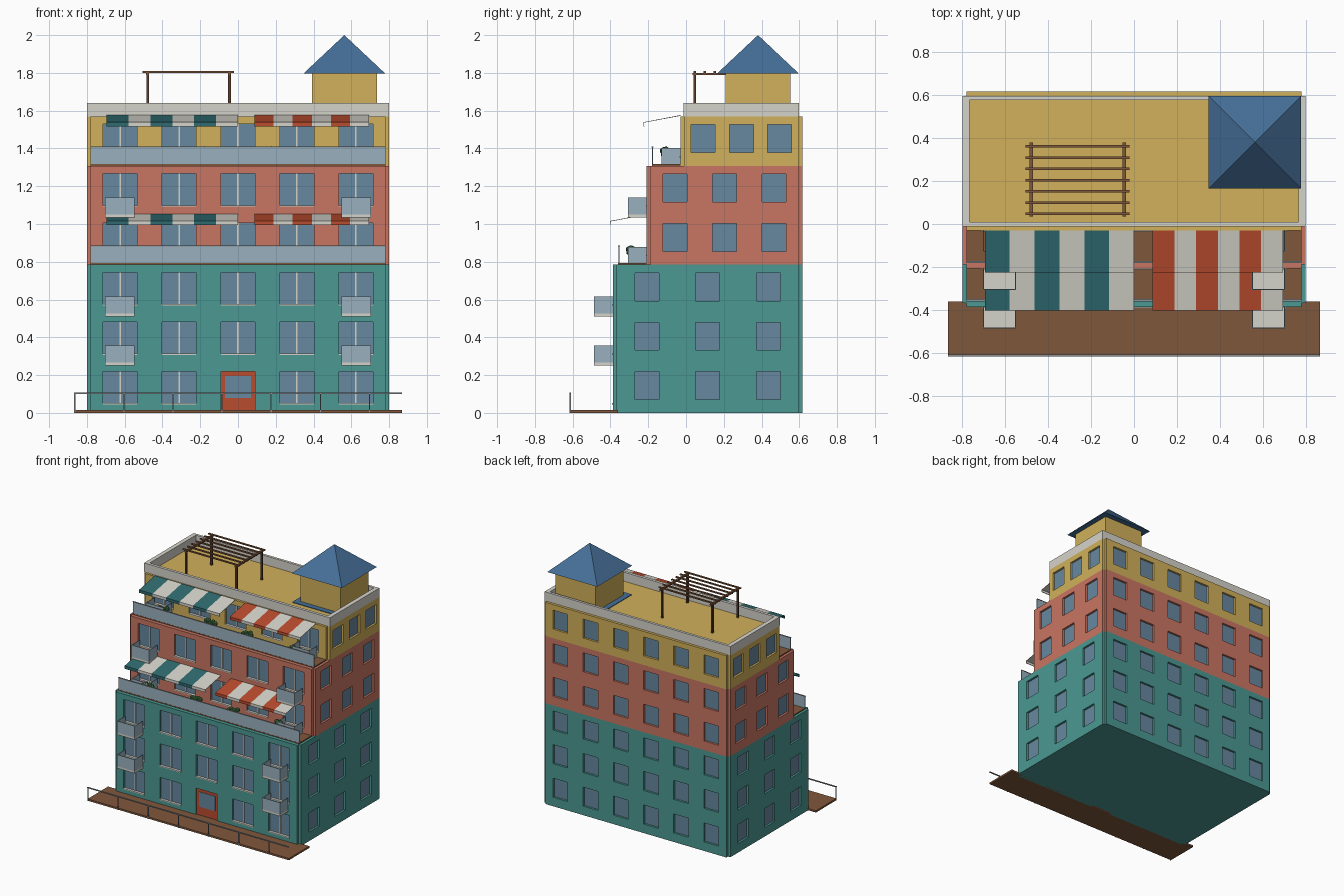
import bpy, bmesh, random
from mathutils import Vector

if "Cube" in bpy.data.objects:
    bpy.data.objects.remove(bpy.data.objects["Cube"])

random.seed(3)
H = 1.57 / 6          # storey height
T = 0.02              # facade skin thickness
W, YB = 0.78, 0.597   # core half width, core back


def mat(name, hexcol):
    m = bpy.data.materials.new(name)
    c = [int(hexcol[i:i + 2], 16) / 255 for i in (0, 2, 4)]
    m.diffuse_color = [((v + 0.055) / 1.055) ** 2.4 for v in c] + [1]
    m.use_nodes = True
    m.node_tree.nodes["Principled BSDF"].inputs["Base Color"].default_value = m.diffuse_color
    return m


TEAL, CORAL, YELLOW = mat("teal", "4b9892"), mat("coral", "c97663"), mat("yellow", "d1b15b")
GLASS, PALE, WHITE = mat("glass", "67889f"), mat("pale_glass", "98b0be"), mat("white", "d5d3ca")
BROWN, BLUE, GREY = mat("brown", "80573c"), mat("blue", "456f98"), mat("grey", "8d9296")
DTEAL, RED, DOOR = mat("awning_teal", "2f6b70"), mat("awning_red", "ba4c2e"), mat("door_red", "ba4c2e")
GREEN, DARK = mat("leaf", "3f7040"), mat("dark_wood", "5c3d2b")


def finish(name, bm, m):
    bmesh.ops.recalc_face_normals(bm, faces=bm.faces)
    me = bpy.data.meshes.new(name)
    bm.to_mesh(me)
    bm.free()
    me.materials.append(m)
    ob = bpy.data.objects.new(name, me)
    bpy.context.collection.objects.link(ob)
    return ob


def boxes(name, m, *specs):
    """Each spec is x0, x1, y0, y1, z0, z1."""
    bm = bmesh.new()
    for x0, x1, y0, y1, z0, z1 in specs:
        vs = bmesh.ops.create_cube(bm, size=1)["verts"]
        for v in vs:
            v.co = Vector((x0 + (v.co.x + .5) * (x1 - x0), y0 + (v.co.y + .5) * (y1 - y0),
                           z0 + (v.co.z + .5) * (z1 - z0)))
    return finish(name, bm, m)


def facade(name, m, start, along, out, length, z0, floors, n, w, lo, hi, door=False):
    """Wall skin with window openings; panes sit on the core behind."""
    centres = [(i + .5) * length / n for i in range(n)]
    us = [0] + [c + s * w / 2 for c in centres for s in (-1, 1)] + [length]
    vs = [z0] + [z0 + f * H + k for f in range(floors) for k in (lo, hi)] + [z0 + floors * H]
    P = lambda u, z, d=0: Vector((start[0], start[1], z)) + along * u + out * d
    bm = bmesh.new()
    grid = [[bm.verts.new(P(u, z)) for z in vs] for u in us]
    for i in range(len(us) - 1):
        for j in range(len(vs) - 1):
            if (i % 2 and j % 2) or (door and i == n and j == 0):
                continue
            bm.faces.new((grid[i][j], grid[i + 1][j], grid[i + 1][j + 1], grid[i][j + 1]))
    r = bmesh.ops.extrude_face_region(bm, geom=bm.faces[:])
    bmesh.ops.translate(bm, vec=out * T, verts=[g for g in r["geom"] if isinstance(g, bmesh.types.BMVert)])
    finish(name + "_wall", bm, m)

    def bar(u0, u1, d0, d1, a, b):
        p, q = P(u0, a, d0), P(u1, b, d1)
        return (min(p.x, q.x), max(p.x, q.x), min(p.y, q.y), max(p.y, q.y), a, b)
    panes, trims = [], []
    for f in range(floors):
        z = z0 + f * H
        for i, c in enumerate(centres):
            if door and f == 0 and i == n // 2:
                continue
            panes.append(bar(c - w / 2, c + w / 2, 0, .004, z + lo, z + hi))
            if out.y < 0:
                trims.append(bar(c - .004, c + .004, .004, .01, z + lo, z + hi))
                trims.append(bar(c - w / 2, c + w / 2, .004, T + .004, z + lo, z + lo + .007))
    boxes(name + "_panes", GLASS, *panes)
    if trims:
        boxes(name + "_mullions_and_sills", WHITE, *trims)


# Three stepped tiers: core, four facades
X, Y = Vector((1, 0, 0)), Vector((0, 1, 0))
tiers = [("lower", TEAL, -.367, 0, 3), ("middle", CORAL, -.188, 3, 2), ("upper", YELLOW, -.01, 5, 1)]
for name, m, yf, f0, nf in tiers:
    z0, d = f0 * H, YB - yf
    boxes(name + "_core", m, (-W, W, yf, YB, z0, z0 + nf * H))
    facade(name + "_front", m, (-W, yf), X, -Y, 2 * W, z0, nf, 5, .18, .045, .22, f0 == 0)
    facade(name + "_back", m, (-W, YB), X, Y, 2 * W, z0, nf, 6, .127, .07, .218)
    for s, side in ((-1, "left"), (1, "right")):
        facade(name + "_" + side, m, (s * W, yf), Y, X * s, d, z0, nf, 3, .127, .07, .218)

# Entrance door
yd = -.367
boxes("door", DOOR, (-.09, .09, yd - .012, yd, 0, .22))
boxes("door_glass", GLASS, (-.07, .07, yd - .015, yd - .012, .08, .195))

# Corner balconies on every storey above the ground
for f in range(1, 6):
    yw = (-.387 if f < 3 else -.208 if f < 5 else -.03)
    z = f * H
    for s in (-1, 1):
        x0, x1, yo = s * .626 - .077, s * .626 + .077, yw - .1
        boxes("balcony_slab", WHITE, (x0, x1, yo, yw, z - .012, z + .004))
        boxes("balcony_glass", PALE, (x0, x1, yo, yo + .005, z + .004, z + .094),
              (x0, x0 + .005, yo + .005, yw, z + .004, z + .094),
              (x1 - .005, x1, yo + .005, yw, z + .004, z + .094))


def awning(name, x0, x1, yb, z, colour):
    """Six stripes, a slope with a short valance."""
    w, yo = (x1 - x0) / 6, yb - .195
    for i in range(6):
        bm = bmesh.new()
        prof = [(yb, z + .268), (yo, z + .231), (yo, z + .209)]
        rows = [[bm.verts.new((x, y, h)) for y, h in prof] for x in (x0 + i * w, x0 + (i + 1) * w)]
        for k in range(2):
            bm.faces.new((rows[0][k], rows[0][k + 1], rows[1][k + 1], rows[1][k]))
        ob = finish(name + "_stripe", bm, WHITE if i % 2 else colour)
        ob.modifiers.new("thickness", "SOLIDIFY").thickness = .004


# Terraces: deck, glass rail, awnings, planters
for name, yr, yw, f in (("lower_terrace", -.355, -.208, 3), ("upper_terrace", -.177, -.03, 5)):
    z = f * H
    boxes(name + "_deck", BROWN, (-W, W, yr - .004, yw, z, z + .008))
    boxes(name + "_glass_rail", PALE, (-W, W, yr - .003, yr + .003, z + .008, z + .096))
    boxes(name + "_handrail", GREY, (-W, W, yr - .005, yr + .005, z + .096, z + .101))
    awning(name + "_teal_awning", -.695, 0, yw, z, DTEAL)
    awning(name + "_red_awning", .087, .694, yw, z, RED)
    yp = yr + .065
    for x in (-.57, -.16, .16, .57):
        boxes("planter", DARK, (x - .04, x + .04, yp - .018, yp + .018, z + .008, z + .05))
        bm = bmesh.new()
        for k in range(5):
            r = bmesh.ops.create_icosphere(bm, subdivisions=1, radius=.02)
            off = Vector((x - .036 + k * .018, yp + random.uniform(-.01, .01), z + random.uniform(.062, .084)))
            bmesh.ops.translate(bm, vec=off, verts=r["verts"])
        finish("planter_leaves", bm, GREEN)

# Roof parapet
zr = 6 * H
boxes("parapet", WHITE, (-.8, .8, -.012, .01, zr, 1.64), (-.8, .8, .577, .597, zr, 1.64),
      (-.8, -.767, .01, .577, zr, 1.64), (.767, .8, .01, .577, zr, 1.64))

# Roof tower with pyramid cap
tx, ty = .563, .381
boxes("tower_base", BLUE, (tx - .213, tx + .2, ty - .213, ty + .19, zr, zr + .005))
boxes("tower", YELLOW, (tx - .172, tx + .172, ty - .172, ty + .172, zr, 1.8))
bm = bmesh.new()
base = [bm.verts.new((tx + a * .215, ty + b * .215, 1.798)) for a, b in ((-1, -1), (1, -1), (1, 1), (-1, 1))]
tip = bm.verts.new((tx, ty, 2.0))
bm.faces.new(base)
for i in range(4):
    bm.faces.new((base[i], base[(i + 1) % 4], tip))
finish("tower_roof", bm, BLUE)

# Pergola
px = (-.478, -.045)
boxes("pergola_posts", DARK, *[(x - .007, x + .007, y - .007, y + .007, zr, 1.79) for x in px for y in (.047, .357)])
boxes("pergola_beams", BROWN, *[(x - .008, x + .008, .035, .38, 1.788, 1.8) for x in px])
boxes("pergola_slats", BROWN, *[(-.506, -.02, y - .006, y + .006, 1.8, 1.809)
                                for y in [.047 + i * .0525 for i in range(7)]])

# Boardwalk and its front fence
boxes("boardwalk", BROWN, (-.867, .867, -.612, -.36, 0, .014))
boxes("fence_rail", GREY, (-.867, .867, -.617, -.609, .1, .107))
boxes("fence_posts", GREY, *[(x - .003, x + .003, -.616, -.61, 0, .1)
                             for x in [-.864 + i * .26 for i in range(7)]])
